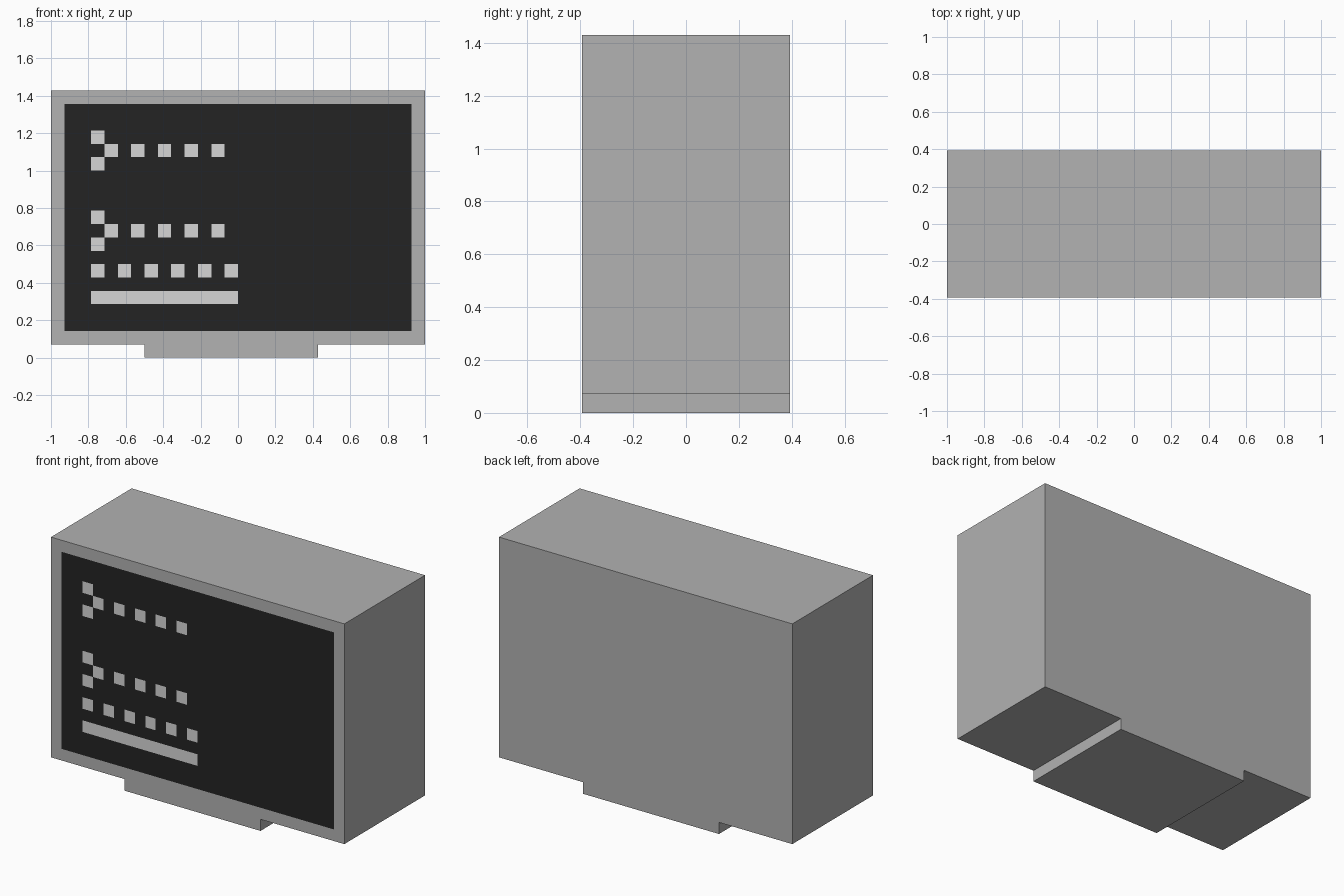
import bpy, bmesh, math

if "Cube" in bpy.data.objects:
    bpy.data.objects.remove(bpy.data.objects["Cube"])

U = 1 / 14            # one pixel cell
W, H = 28, 20         # silhouette size in cells
DEPTH = 11 * U


def material(name, v):
    m = bpy.data.materials.new(name)
    m.diffuse_color = (v, v, v, 1)
    m.use_nodes = True
    m.node_tree.nodes["Principled BSDF"].inputs["Base Color"].default_value = m.diffuse_color
    return m


mats = [material("case_grey", 0.445), material("screen_black", 0.0172),
        material("display_light_grey", 0.672)]

# Lit cells on the screen: two prompt rows, a dotted row and a bar
lit = set()
for z in (15, 9):
    lit |= {(3, z + 1), (4, z), (3, z - 1)}
    lit |= {(x, z) for x in range(6, 13, 2)}
lit |= {(x, 6) for x in range(3, 14, 2)}
lit |= {(x, 4) for x in range(3, 14)}


def solid(x, z):
    return z >= 1 or 7 <= x < 20      # bottom row is the foot only


def colour(x, z):
    if (x, z) in lit:
        return 2
    return 1 if 1 <= x < 27 and 2 <= z < 19 else 0


# Monitor: case and foot silhouette with the screen inset in the front face
bm = bmesh.new()
verts = {}


def vert(x, z):
    if (x, z) not in verts:
        verts[x, z] = bm.verts.new((x * U - 1, -DEPTH / 2, z * U))
    return verts[x, z]


front = {}
for x in range(W):
    for z in range(H):
        if solid(x, z):
            front[x, z] = bm.faces.new([vert(x, z), vert(x + 1, z),
                                        vert(x + 1, z + 1), vert(x, z + 1)])

# Extrude the silhouette backwards, keeping the front faces
geo = bmesh.ops.extrude_face_region(bm, geom=list(front.values()), use_keep_orig=True)
back = [g for g in geo["geom"] if isinstance(g, bmesh.types.BMVert)]
bmesh.ops.translate(bm, verts=back, vec=(0, DEPTH, 0))
for (x, z), f in front.items():
    f.material_index = colour(x, z)
bmesh.ops.recalc_face_normals(bm, faces=bm.faces[:])

# Merge flat cells of one colour
bmesh.ops.dissolve_limit(bm, angle_limit=math.radians(1), verts=bm.verts[:],
                         edges=bm.edges[:], delimit={'MATERIAL'})
bmesh.ops.triangulate(bm, faces=[f for f in bm.faces if len(f.verts) > 4])

mesh = bpy.data.meshes.new("monitor")
bm.to_mesh(mesh)
bm.free()
for m in mats:
    mesh.materials.append(m)
bpy.context.collection.objects.link(bpy.data.objects.new("monitor", mesh))
